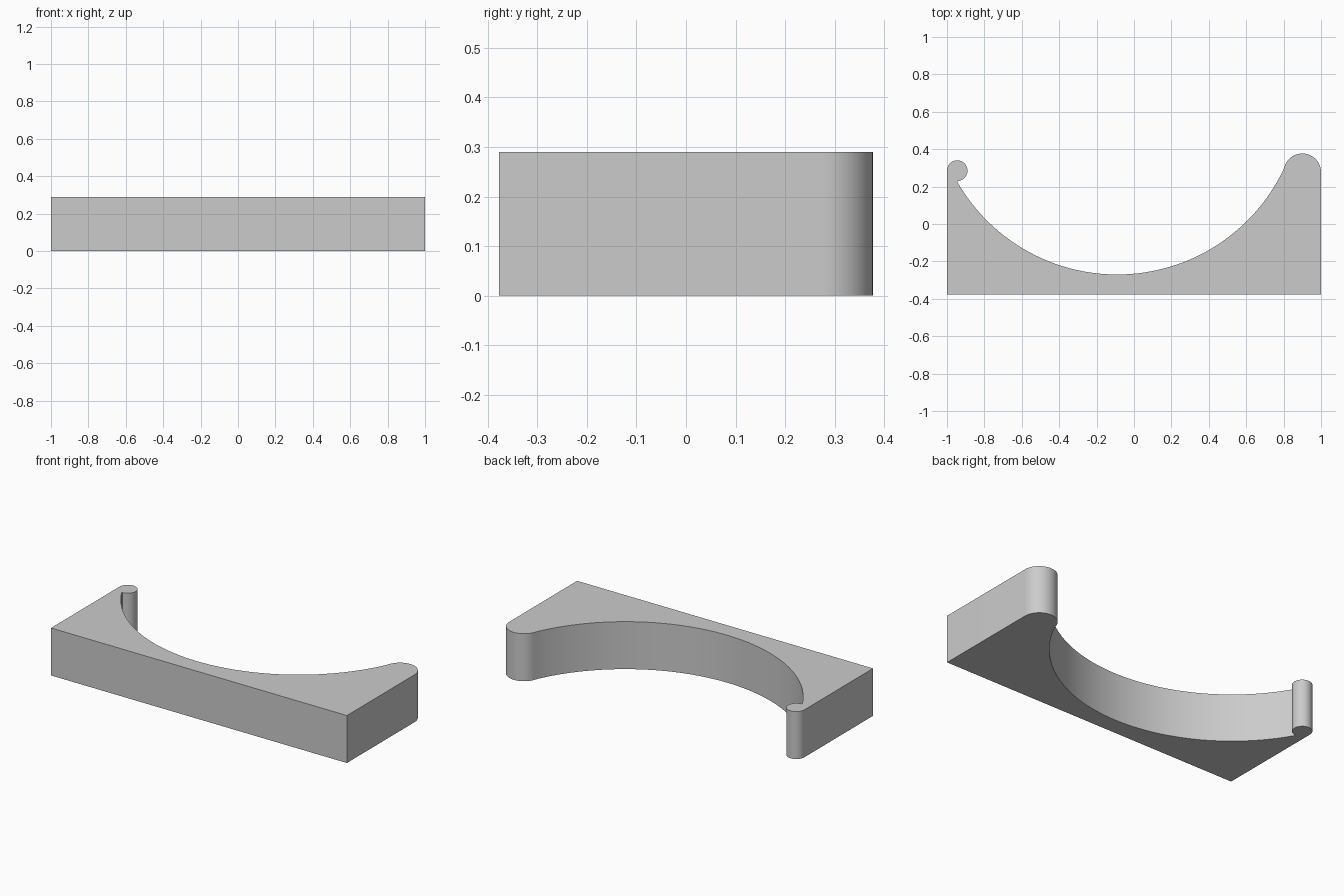
import bpy
import bmesh
from math import cos, sin, radians
from mathutils import Vector

if "Cube" in bpy.data.objects:
    bpy.data.objects.remove(bpy.data.objects["Cube"], do_unlink=True)

HEIGHT = 0.29
FRONT = -0.377


def arc(cx, cy, radius, start, end, steps):
    """Points along a circular arc, angles in degrees."""
    angles = [radians(start + (end - start) * i / steps) for i in range(steps + 1)]
    return [(cx + radius * cos(a), cy + radius * sin(a)) for a in angles]


# Outline: straight front, wide rounded tip, concave cradle, small round bead
outline = [(-1, FRONT), (1, FRONT)]
outline += arc(0.9, 0.277, 0.1, 0, 156, 28)
outline += arc(-0.09, 0.715, 0.985, -23.8, -150.2, 64)[1:]
outline += arc(-0.945, 0.285, 0.055, -88, 180, 36)

# Extrude the outline into a solid block
bm = bmesh.new()
base = bm.faces.new([bm.verts.new((x, y, 0)) for x, y in outline])
result = bmesh.ops.extrude_face_region(bm, geom=[base], use_keep_orig=True)
top = [v for v in result["geom"] if isinstance(v, bmesh.types.BMVert)]
bmesh.ops.translate(bm, verts=top, vec=Vector((0, 0, HEIGHT)))
bmesh.ops.recalc_face_normals(bm, faces=bm.faces)
mesh = bpy.data.meshes.new("cradle_block")
bm.to_mesh(mesh)
bm.free()

block = bpy.data.objects.new("cradle_block", mesh)
bpy.context.collection.objects.link(block)

# Plain grey material
grey = bpy.data.materials.new("light_grey")
grey.use_nodes = True
colour = (0.6, 0.6, 0.6, 1)
grey.diffuse_color = colour
grey.node_tree.nodes["Principled BSDF"].inputs["Base Color"].default_value = colour
mesh.materials.append(grey)

# Smooth curved walls, crisp rims and corners
bpy.ops.object.select_all(action="DESELECT")
block.select_set(True)
bpy.context.view_layer.objects.active = block
bpy.ops.object.shade_smooth_by_angle(angle=radians(30))
